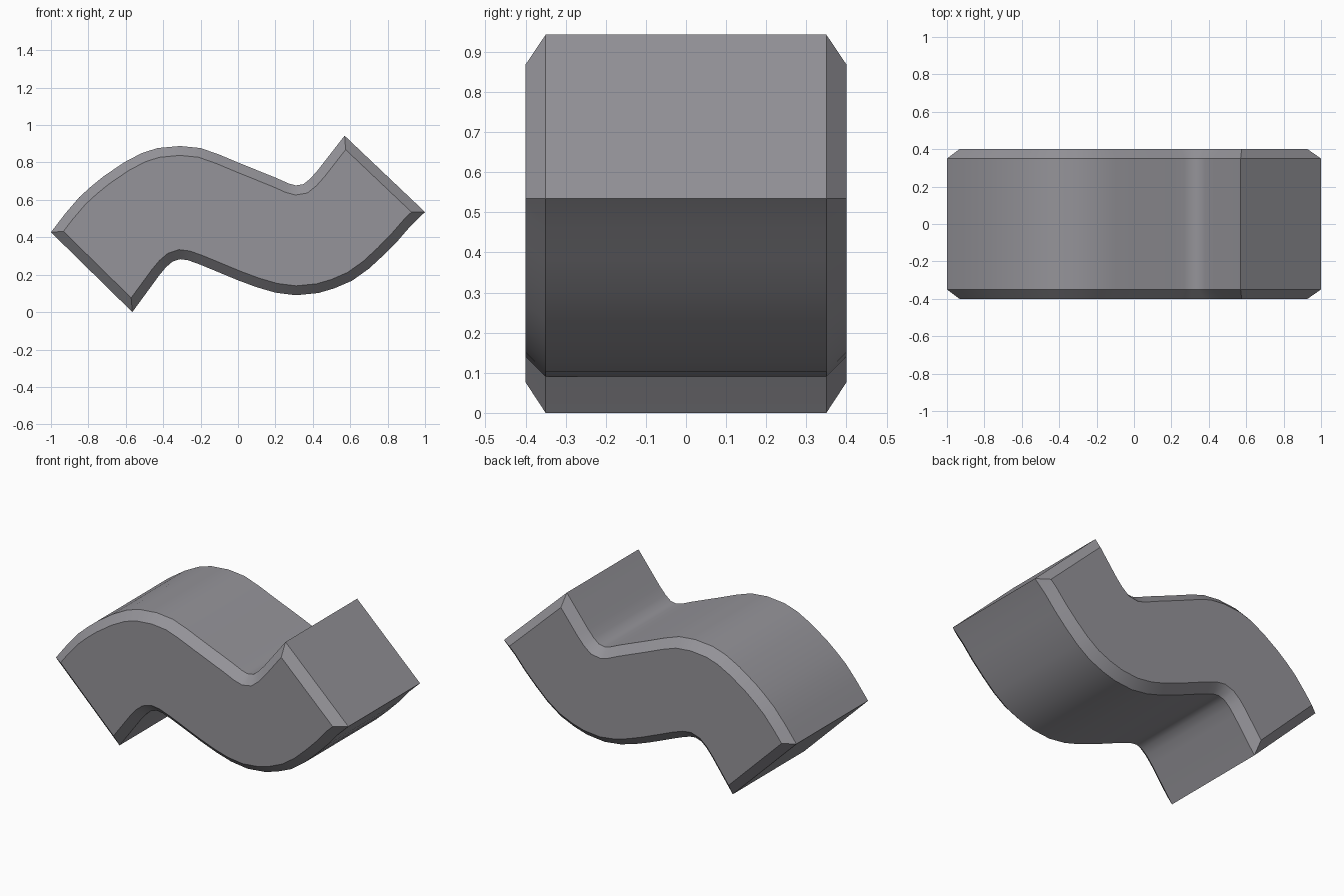
import bpy, bmesh

if "Cube" in bpy.data.objects:
    bpy.data.objects.remove(bpy.data.objects["Cube"])

# S-shaped side profile: upper edge left to right, lower edge left to right
upper = [(-1, .427), (-.925, .525), (-.85, .613), (-.785, .672), (-.72, .725), (-.61, .80),
         (-.515, .85), (-.43, .877), (-.31, .888), (-.20, .877), (-.10, .842), (0, .80),
         (.205, .717), (.27, .688), (.31, .677), (.35, .684), (.385, .712), (.425, .757),
         (.57, .943)]
lower = [(-.565, 0), (-.42, .198), (-.385, .24), (-.35, .27), (-.31, .283), (-.27, .278),
         (-.205, .255), (0, .17), (.10, .133), (.20, .104), (.31, .09), (.43, .102),
         (.515, .127), (.61, .168), (.70, .232), (.78, .306), (.855, .382), (.925, .463),
         (1, .535)]

bm = bmesh.new()
# Prism along y
front = bm.faces.new([bm.verts.new((x, -.35, z)) for x, z in lower + upper[::-1]])
out = bmesh.ops.extrude_face_region(bm, geom=[front], use_keep_orig=True)
bmesh.ops.translate(bm, vec=(0, .7, 0),
                    verts=[g for g in out["geom"] if isinstance(g, bmesh.types.BMVert)])
bmesh.ops.recalc_face_normals(bm, faces=bm.faces)

# Chamfered rim on the front and back faces
caps = [f for f in bm.faces if abs(f.normal.y) > .9]
bmesh.ops.inset_region(bm, faces=caps, thickness=.05, depth=0, use_even_offset=True)
for f in caps:
    for v in f.verts:
        v.co.y = .4 if v.co.y > 0 else -.4
bmesh.ops.recalc_face_normals(bm, faces=bm.faces)

mesh = bpy.data.meshes.new("curved_block")
bm.to_mesh(mesh)
bm.free()
block = bpy.data.objects.new("curved_block", mesh)
bpy.context.collection.objects.link(block)

# Plain grey material
grey = bpy.data.materials.new("warm grey")
grey.diffuse_color = (.30, .295, .32, 1)
grey.use_nodes = True
grey.node_tree.nodes["Principled BSDF"].inputs["Base Color"].default_value = grey.diffuse_color
mesh.materials.append(grey)

# Smooth curves, crisp chamfers
bpy.context.view_layer.objects.active = block
block.select_set(True)
bpy.ops.object.shade_smooth_by_angle(angle=.55)
